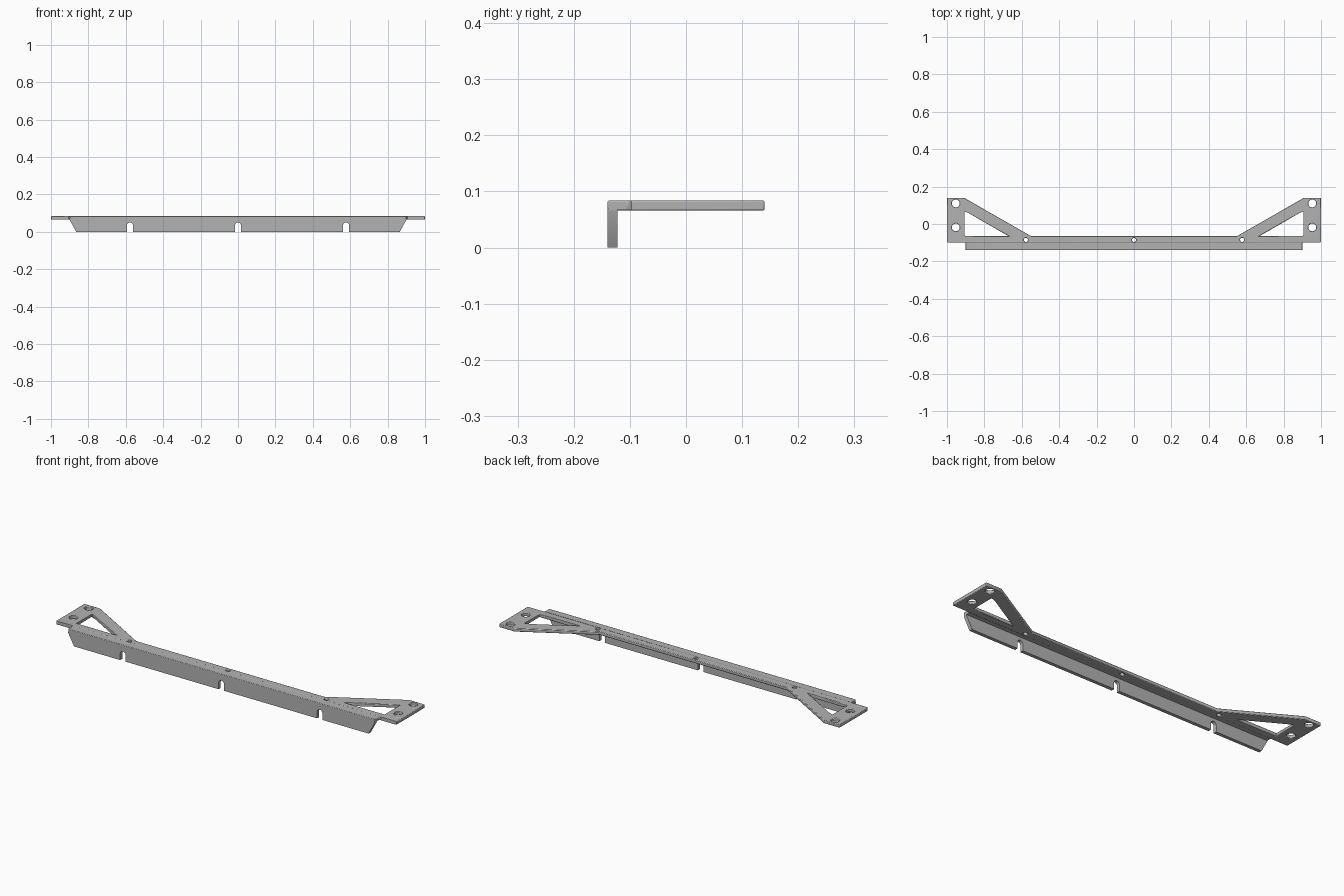
import bpy, bmesh
from math import cos, sin, pi
from mathutils import Matrix

cube = bpy.data.objects.get("Cube")
if cube:
    bpy.data.objects.remove(cube, do_unlink=True)

THICK = 0.018
TOP = 0.084
FRONT = -0.14
BOLT_XS = (-0.578, 0, 0.578)

metal = bpy.data.materials.new("grey metal")
metal.use_nodes = True
grey = (0.45, 0.45, 0.45, 1)
metal.diffuse_color = grey
metal.node_tree.nodes["Principled BSDF"].inputs["Base Color"].default_value = grey


def arc(cx, cy, r, start=0, end=2 * pi, steps=24):
    return [(cx + r * cos(start + (end - start) * i / steps),
             cy + r * sin(start + (end - start) * i / steps)) for i in range(steps)]


def mirrored(points):
    return [(-x, y) for x, y in reversed(points)]


def sheet(name, loops, matrix):
    """Cut a flat sheet from an outline and its holes."""
    curve = bpy.data.curves.new(name + "_outline", "CURVE")
    curve.dimensions = "2D"
    curve.fill_mode = "BOTH"
    curve.extrude = THICK / 2
    for loop in loops:
        spline = curve.splines.new("POLY")
        spline.points.add(len(loop) - 1)
        for point, (x, y) in zip(spline.points, loop):
            point.co = (x, y, 0, 1)
        spline.use_cyclic_u = True
    temp = bpy.data.objects.new(name + "_temp", curve)
    bpy.context.collection.objects.link(temp)
    bpy.context.view_layer.update()
    deps = bpy.context.evaluated_depsgraph_get()
    mesh = bpy.data.meshes.new_from_object(temp.evaluated_get(deps))
    bpy.data.objects.remove(temp, do_unlink=True)
    bpy.data.curves.remove(curve)

    bm = bmesh.new()
    bm.from_mesh(mesh)
    bmesh.ops.remove_doubles(bm, verts=bm.verts, dist=0.0001)
    bmesh.ops.recalc_face_normals(bm, faces=bm.faces)
    bm.transform(matrix)
    bm.to_mesh(mesh)
    bm.free()
    mesh.name = name
    mesh.materials.clear()
    mesh.materials.append(metal)
    obj = bpy.data.objects.new(name, mesh)
    bpy.context.collection.objects.link(obj)
    bpy.ops.object.select_all(action="DESELECT")
    obj.select_set(True)
    bpy.context.view_layer.objects.active = obj
    bpy.ops.object.shade_smooth_by_angle(angle=pi / 6)
    return obj


# Top plate: long rail, end pads and diagonal braces in one sheet
half = [(0.9, FRONT), (0.9, -0.104), (0.907, -0.098), (1, -0.098),
        (1, 0.14), (0.908, 0.14), (0.552, -0.064)]
window = [(0.905, -0.064), (0.905, 0.07), (0.672, -0.064)]
pad_holes = [arc(0.953, y, 0.021) for y in (-0.018, 0.11)]
holes = [window] + pad_holes
loops = [half + mirrored(half)] + holes + [mirrored(h) for h in holes]
loops += [arc(x, -0.085, 0.011) for x in BOLT_XS]
plate = sheet("top_plate", loops, Matrix.Translation((0, 0, TOP - THICK / 2)))

# Softened plate edges
bevel = plate.modifiers.new("soft edges", "BEVEL")
bevel.width = 0.003
bevel.segments = 2
bevel.limit_method = "ANGLE"
bevel.angle_limit = pi / 4
bevel.use_clamp_overlap = False

# Front flange: sloped ends and arched slots along the lower edge
flange_top = TOP - THICK + 0.003
outline = [(-0.9, flange_top), (-0.9, 0.064), (-0.865, 0)]
for x in BOLT_XS:
    r = 0.016
    outline += [(x - r, 0)] + arc(x, 0.034, r, pi, 0, 12) + [(x + r, 0.034), (x + r, 0)]
outline += [(0.865, 0), (0.9, 0.064), (0.9, flange_top)]
sheet("front_flange", [outline],
      Matrix.Translation((0, FRONT + THICK / 2, 0)) @ Matrix.Rotation(pi / 2, 4, "X"))
